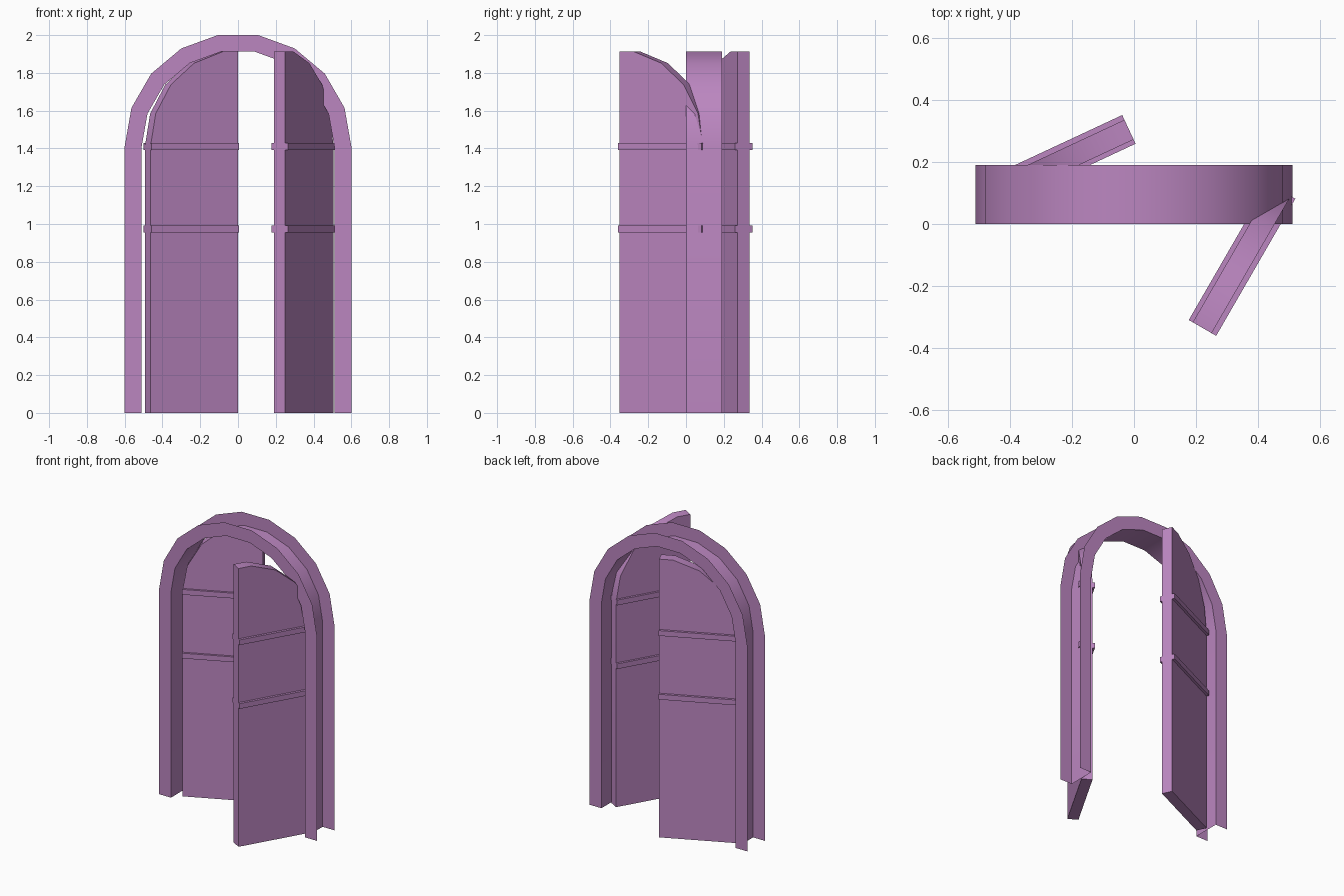
import bpy, bmesh
from math import sin, cos, radians

if "Cube" in bpy.data.objects:
    bpy.data.objects.remove(bpy.data.objects["Cube"])

SPRING = 1.41          # height where the arch begins
R_OUT, R_IN = 0.60, 0.51
DEPTH = 0.19
THICK = 0.07

mat = bpy.data.materials.new("purple_paint")
mat.diffuse_color = (0.5, 0.24, 0.53, 1)
mat.use_nodes = True
mat.node_tree.nodes["Principled BSDF"].inputs["Base Color"].default_value = mat.diffuse_color


def finish(name, bm, location=(0, 0, 0), turn=0):
    bmesh.ops.recalc_face_normals(bm, faces=bm.faces)
    mesh = bpy.data.meshes.new(name)
    bm.to_mesh(mesh)
    bm.free()
    ob = bpy.data.objects.new(name, mesh)
    bpy.context.collection.objects.link(ob)
    ob.data.materials.append(mat)
    ob.location = location
    ob.rotation_euler.z = radians(turn)
    bpy.ops.object.select_all(action='DESELECT')
    ob.select_set(True)
    bpy.context.view_layer.objects.active = ob
    bpy.ops.object.shade_smooth_by_angle(angle=radians(30))
    return ob


def arch(r):
    """Arch outline with nine segments, from right foot to left foot."""
    curve = [(r * cos(radians(a)), SPRING + r * sin(radians(a))) for a in range(0, 181, 20)]
    return [(r, 0)] + curve + [(-r, 0)]


# Frame: open channel section (front flange, lining, back flange) swept along the arch
bm = bmesh.new()
section = [(R_OUT, 0), (R_IN, 0), (R_IN, DEPTH), (R_OUT, DEPTH)]
rows = [[bm.verts.new((x, y, z)) for x, z in arch(r)] for r, y in section]
for a, b in zip(rows, rows[1:]):
    for i in range(len(a) - 1):
        bm.faces.new((a[i], a[i + 1], b[i + 1], b[i]))
finish("arch_frame", bm)


def door(side, pivot, turn):
    # Leaf: half of the arch opening, hinge edge at local x = 0
    half = [(R_IN - x, z) for x, z in arch(R_IN) if x > 0]
    half += [(R_IN, half[-1][1]), (R_IN, 0)]
    bm = bmesh.new()
    face = bm.faces.new([bm.verts.new((x, 0, z)) for x, z in half])
    out = bmesh.ops.extrude_face_region(bm, geom=[face])
    moved = [v for v in out["geom"] if isinstance(v, bmesh.types.BMVert)]
    bmesh.ops.translate(bm, verts=moved, vec=(0, -THICK, 0))
    finish(side + "_door", bm, (*pivot, 0), turn)

    # Cross rails on both faces
    for level, z in (("lower", 0.973), ("upper", 1.411)):
        for face_name, y in (("outer", 0.008), ("inner", -THICK - 0.006)):
            bm = bmesh.new()
            bmesh.ops.create_cube(bm, size=1)
            bmesh.ops.scale(bm, vec=(R_IN, 0.018, 0.036), verts=bm.verts)
            bmesh.ops.translate(bm, vec=(R_IN / 2, y, z), verts=bm.verts)
            finish(f"{side}_{level}_{face_name}_rail", bm, (*pivot, 0), turn)


# Right leaf swings forward, left leaf swings backward
door("right", (0.505, 0.09), 240)
door("left", (-0.493, 0.12), 25)
